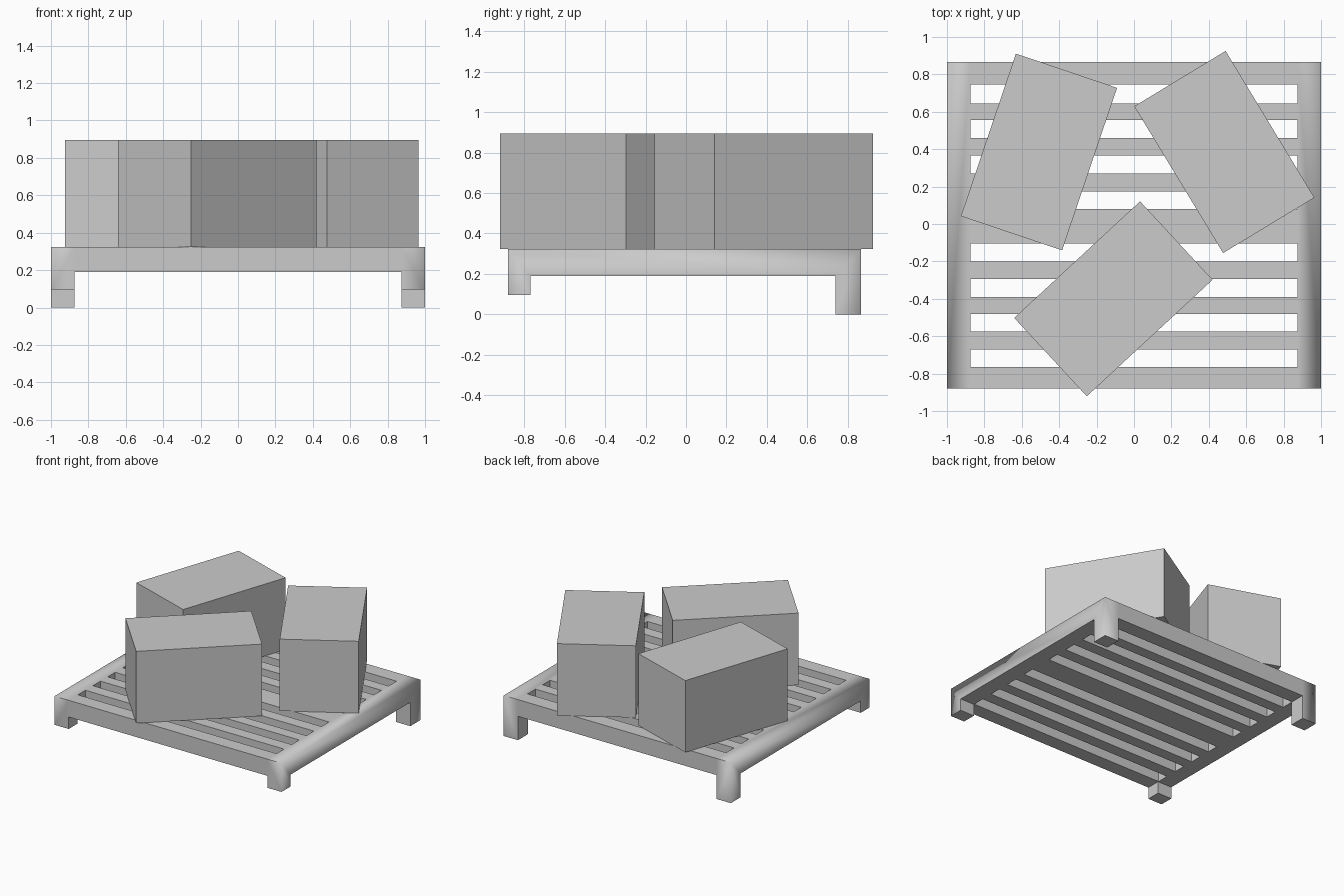
import bpy, bmesh
from math import radians

if "Cube" in bpy.data.objects:
    bpy.data.objects.remove(bpy.data.objects["Cube"])

TOP, UNDER = 0.323, 0.19          # pallet deck top and underside
FRONT, BACK = -0.88, 0.865        # pallet y extent
INNER = 0.875                     # inner face of the side rails


def box(name, size, loc, turn=0):
    bm = bmesh.new()
    bmesh.ops.create_cube(bm, size=1)
    bmesh.ops.scale(bm, vec=size, verts=bm.verts)
    me = bpy.data.meshes.new(name)
    bm.to_mesh(me)
    bm.free()
    ob = bpy.data.objects.new(name, me)
    ob.location = loc
    ob.rotation_euler.z = radians(turn)
    bpy.context.collection.objects.link(ob)
    return ob


def side_rail(name, side):
    # bridge-shaped profile (rail with its two legs) extruded along x
    profile = [(FRONT, TOP), (FRONT, 0.095), (-0.77, 0.095), (-0.77, UNDER),
               (0.74, UNDER), (0.74, 0), (BACK, 0), (BACK, TOP)]
    bm = bmesh.new()
    face = bm.faces.new([bm.verts.new((side * INNER, y, z)) for y, z in profile])
    out = bmesh.ops.extrude_face_region(bm, geom=[face], use_keep_orig=True)
    moved = [g for g in out["geom"] if isinstance(g, bmesh.types.BMVert)]
    bmesh.ops.translate(bm, vec=(side * (1 - INNER), 0, 0), verts=moved)
    bmesh.ops.recalc_face_normals(bm, faces=bm.faces)
    # soft shading on the outer upper corners only
    for f in bm.faces:
        f.smooth = True
    for e in bm.edges:
        outer = all(abs(v.co.x) > 0.99 for v in e.verts)
        e.smooth = outer and max(v.co.z for v in e.verts) > 0.3
    me = bpy.data.meshes.new(name)
    bm.to_mesh(me)
    bm.free()
    bpy.context.collection.objects.link(bpy.data.objects.new(name, me))


# side rails with legs
side_rail("left_rail_and_legs", -1)
side_rail("right_rail_and_legs", 1)

# end rails and deck slats, with a double-width slat in the middle
spans = [(FRONT, -0.765), (-0.67, -0.575), (-0.48, -0.39), (-0.295, -0.20),
         (-0.105, 0.08),
         (0.175, 0.27), (0.365, 0.46), (0.555, 0.645), (0.745, BACK)]
for i, (a, b) in enumerate(spans):
    name = {0: "front_rail", len(spans) - 1: "back_rail"}.get(i, f"slat_{i}")
    box(name, (2 * INNER, b - a, TOP - UNDER), (0, (a + b) / 2, (TOP + UNDER) / 2))

# three identical crates, each turned on the deck
HEIGHT = 0.895 - TOP
crates = [("left_crate", -0.508, 0.385, 71.3),
          ("right_crate", 0.483, 0.385, -58.8),
          ("front_crate", -0.11, -0.40, 42.8)]
for name, x, y, turn in crates:
    box(name, (0.917, 0.571, HEIGHT), (x, y, TOP + HEIGHT / 2), turn)
